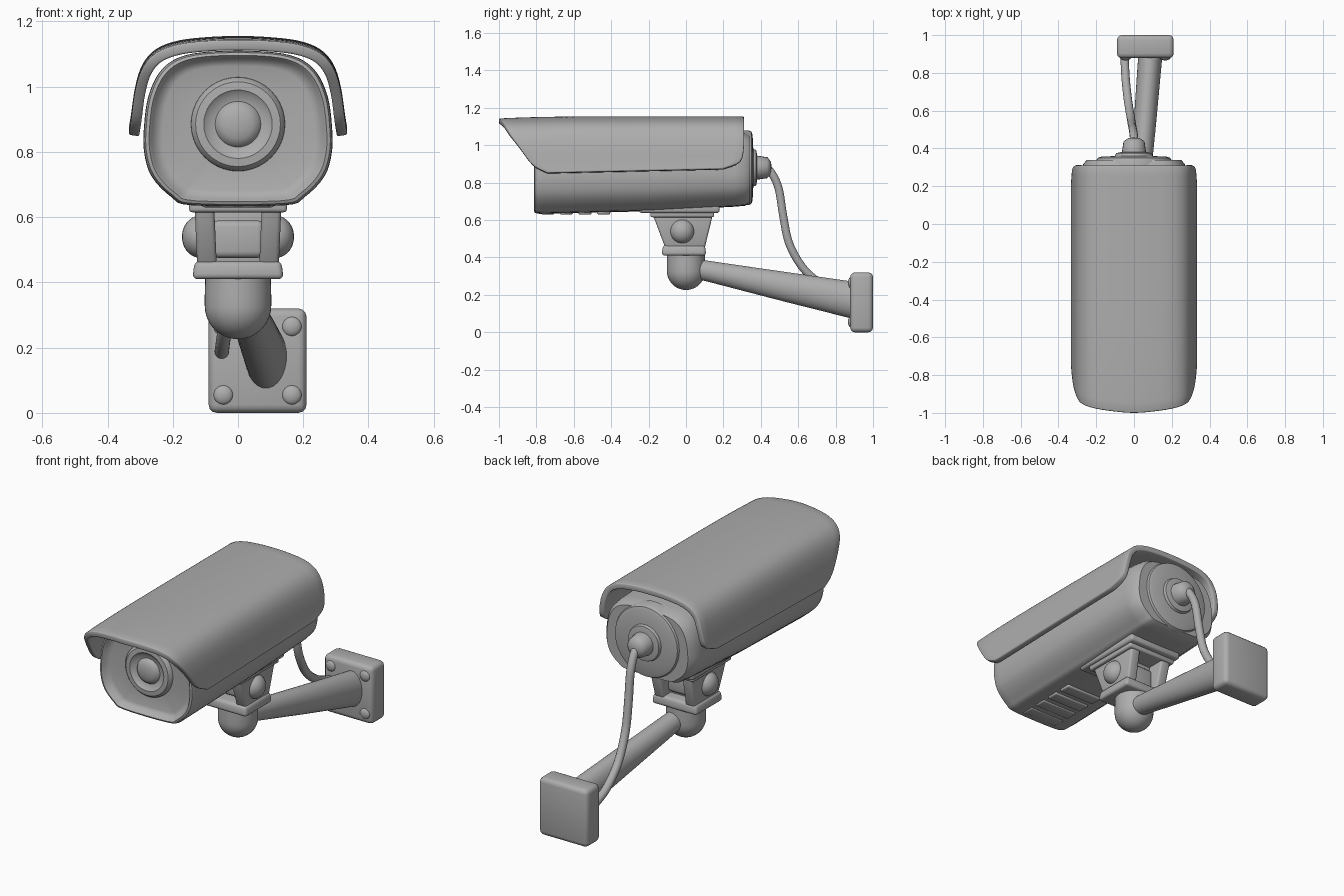
import bpy, bmesh, math
from mathutils import Vector

if "Cube" in bpy.data.objects:
    bpy.data.objects.remove(bpy.data.objects["Cube"])

grey = bpy.data.materials.new("plain_grey")
grey.diffuse_color = (0.42, 0.42, 0.42, 1)
grey.use_nodes = True
grey.node_tree.nodes["Principled BSDF"].inputs["Base Color"].default_value = grey.diffuse_color


def finish(name, bm, angle=40):
    bmesh.ops.remove_doubles(bm, verts=bm.verts, dist=1e-5)
    bmesh.ops.recalc_face_normals(bm, faces=bm.faces)
    me = bpy.data.meshes.new(name)
    bm.to_mesh(me)
    bm.free()
    ob = bpy.data.objects.new(name, me)
    bpy.context.collection.objects.link(ob)
    me.materials.append(grey)
    bpy.ops.object.select_all(action='DESELECT')
    ob.select_set(True)
    bpy.context.view_layer.objects.active = ob
    bpy.ops.object.shade_smooth_by_angle(angle=math.radians(angle))
    return ob


def loft(name, rings, angle=40):
    """Skin closed rings of points and cap both ends."""
    bm = bmesh.new()
    vs = [[bm.verts.new(p) for p in r] for r in rings]
    n = len(vs[0])
    for a, b in zip(vs, vs[1:]):
        for i in range(n):
            bm.faces.new((a[i], a[(i + 1) % n], b[(i + 1) % n], b[i]))
    bm.faces.new(vs[0])
    bm.faces.new(vs[-1])
    return finish(name, bm, angle)


def lathe(name, profile, origin, axis='Y', n=40, angle=40):
    """Turn (radius, distance) pairs round an axis through origin."""
    rings = []
    for r, d in profile:
        ring = []
        for i in range(n):
            a = 2 * math.pi * i / n
            c, s = max(r, 0.002) * math.cos(a), max(r, 0.002) * math.sin(a)
            ring.append(Vector(origin) + Vector((c, d, s) if axis == 'Y' else (c, s, d)))
        rings.append(ring)
    return loft(name, rings, angle)


def box(name, lo, hi, bevel, top_scale=(1, 1)):
    bm = bmesh.new()
    bmesh.ops.create_cube(bm, size=1)
    for v in bm.verts:
        up = v.co.z > 0
        for k in range(3):
            f = top_scale[k] if up and k < 2 else 1
            v.co[k] = (lo[k] + hi[k]) / 2 + v.co[k] * (hi[k] - lo[k]) * f
    bmesh.ops.bevel(bm, geom=list(bm.edges), offset=bevel, segments=3, profile=0.5, affect='EDGES')
    return finish(name, bm, 50)


def dome(name, centre, scale):
    bm = bmesh.new()
    bmesh.ops.create_uvsphere(bm, u_segments=24, v_segments=14, radius=1)
    for v in bm.verts:
        v.co = Vector([c + s * p for c, s, p in zip(centre, scale, v.co)])
    return finish(name, bm, 60)


def smooth_path(pts, steps=4, closed=False):
    """Catmull-Rom sampling of control points of any dimension."""
    n, out = len(pts), []
    P = lambda i: Vector(pts[i % n] if closed else pts[max(0, min(n - 1, i))])
    for i in range(n if closed else n - 1):
        a, b, c, d = P(i - 1), P(i), P(i + 1), P(i + 2)
        for k in range(steps):
            t = k / steps
            out.append(0.5 * (2 * b + (c - a) * t + (2 * a - 5 * b + 4 * c - d) * t * t
                              + (3 * b - a - 3 * c + d) * t ** 3))
    if not closed:
        out.append(P(n - 1))
    return out


# Camera body: rounded outline with a recessed front face and a raised rim
half = [(0.14, 0.636), (0.205, 0.662), (0.265, 0.725), (0.288, 0.80), (0.288, 0.88),
        (0.275, 0.97), (0.24, 1.045), (0.18, 1.09), (0.08, 1.108)]
outline = smooth_path(half + [(-x, z) for x, z in reversed(half)], 4, True)
zc = 0.875
stations = [(-0.778, 0.40, 0.40), (-0.778, 0.80, 0.80), (-0.785, 0.87, 0.87), (-0.803, 0.91, 0.91),
            (-0.812, 0.94, 0.94), (-0.808, 0.975, 0.975), (-0.79, 0.995, 0.995), (-0.76, 1, 1),
            (-0.2, 0.99, 0.94), (0.26, 0.96, 0.84), (0.315, 0.93, 0.82), (0.34, 0.86, 0.77)]
loft("camera_body", [[(p[0] * sx, y, zc + (p[1] - zc) * sz) for p in outline]
                     for y, sx, sz in stations])

# Ridges on the underside
for i in range(4):
    y = -0.74 + i * 0.1
    box("underside_ridge", (-0.11, y - 0.035, 0.63), (0.11, y + 0.035, 0.66), 0.008)

# Lens ring and lens
lathe("lens_ring", [(0.147, -0.76), (0.143, -0.786), (0.13, -0.80), (0.105, -0.802), (0.09, -0.79),
                    (0.07, -0.786), (0.062, -0.798), (0.045, -0.807), (0.02, -0.811), (0, -0.812)],
      (0, 0, 0.885))

# Sun hood: profile points hold x, z, front y, back y
side = [(0.335, 0.853, -0.74, 0.20), (0.328, 0.90, -0.82, 0.29), (0.315, 1.0, -0.89, 0.31),
        (0.292, 1.07, -0.94, 0.31), (0.25, 1.116, -0.965, 0.31), (0.18, 1.142, -0.982, 0.31),
        (0.08, 1.153, -0.995, 0.31), (0, 1.155, -1.0, 0.31)]
prof = smooth_path(side + [(-x, z, f, b) for x, z, f, b in side[-2::-1]], 4)
bm = bmesh.new()
rows = []
for x, z, f, b in prof:
    row = []
    for j in range(25):
        t = j / 24
        low = max(0, (1.0 - z) / 0.15)
        row.append(bm.verts.new((x, f + (b - f) * t, z + 0.022 * t * low - 0.012 * (1 - t) ** 6 * (1 - min(1, low)))))
    rows.append(row)
for a, b in zip(rows, rows[1:]):
    for j in range(24):
        bm.faces.new((a[j], a[j + 1], b[j + 1], b[j]))
hood = finish("sun_hood", bm)
if sum(p.normal.z for p in hood.data.polygons) < 0:
    hood.data.flip_normals()
mod = hood.modifiers.new("thickness", 'SOLIDIFY')
mod.thickness, mod.offset = 0.032, -1
bev = hood.modifiers.new("soft_rim", 'BEVEL')
bev.width, bev.segments, bev.angle_limit = 0.008, 2, math.radians(50)

# Rear cap and cable gland
lathe("rear_cap", [(0.2, 0.28), (0.2, 0.335), (0.192, 0.35), (0.175, 0.356), (0.10, 0.36),
                   (0.095, 0.375), (0.07, 0.38), (0, 0.38)], (0, 0, 0.88))
lathe("cable_gland", [(0.066, 0.37), (0.062, 0.395), (0.056, 0.435), (0.045, 0.445), (0.03, 0.455),
                      (0, 0.457)], (0, 0, 0.88), n=20)

# Mounting foot under the body
box("mount_plate", (-0.165, -0.25, 0.638), (0.165, 0.18, 0.69), 0.014)
box("mount_step", (-0.15, -0.19, 0.615), (0.15, 0.15, 0.65), 0.01)

# Bracket cheeks with domed pivot bolts
for s in (1, -1):
    bm = bmesh.new()
    quad = [(-0.18, 0.635), (0.145, 0.635), (0.10, 0.45), (-0.11, 0.45)]
    ends = [[bm.verts.new((s * (x + (0.008 if z > 0.5 else 0)), y, z)) for y, z in quad] for x in (0.065, 0.125)]
    for i in range(4):
        j = (i + 1) % 4
        bm.faces.new((ends[0][i], ends[0][j], ends[1][j], ends[1][i]))
    bm.faces.new(ends[0])
    bm.faces.new(ends[1])
    bmesh.ops.bevel(bm, geom=list(bm.edges), offset=0.012, segments=3, profile=0.5, affect='EDGES')
    finish("bracket_cheek", bm, 50)
    dome("pivot_bolt", (s * 0.115, -0.02, 0.54), (0.057, 0.065, 0.065))
box("pivot_block", (-0.08, -0.08, 0.475), (0.08, 0.06, 0.59), 0.02)
box("bracket_web", (-0.08, -0.04, 0.44), (0.08, 0.04, 0.63), 0.01)

# Collar and ball joint
box("collar", (-0.14, -0.13, 0.41), (0.14, 0.108, 0.465), 0.016, (0.95, 0.95))
ball = [(0.1, 0.43), (0.102, 0.36)] + [(0.102 * math.cos(a), 0.328 - 0.102 * math.sin(a))
                                       for a in [k * math.pi / 20 for k in range(11)]]
lathe("ball_joint", ball, (0, 0, 0), 'Z')

# Tapered support arm
arm = [(0.01, 0.02, 0.338, 0.05, 0.053), (0.02, 0.1, 0.33, 0.053, 0.055),
       (0.055, 0.5, 0.249, 0.059, 0.078), (0.087, 0.9, 0.17, 0.064, 0.1)]
loft("support_arm", [[(x + rx * math.cos(a), y, z + rz * math.sin(a))
                      for a in [2 * math.pi * k / 32 for k in range(32)]]
                     for x, y, z, rx, rz in arm])

# Wall plate with corner screws
box("wall_plate", (-0.09, 0.878, 0.0), (0.21, 1.0, 0.32), 0.025)
for x in (-0.045, 0.165):
    for z in (0.055, 0.265):
        dome("wall_screw", (x, 0.882, z), (0.03, 0.016, 0.03))

# Cable from the gland down to the wall plate
path = smooth_path([(0, 0.42, 0.88), (0, 0.455, 0.855), (-0.005, 0.495, 0.77), (-0.01, 0.52, 0.62),
                    (-0.015, 0.55, 0.48), (-0.025, 0.61, 0.365), (-0.035, 0.68, 0.29),
                    (-0.045, 0.78, 0.225), (-0.05, 0.89, 0.185)], 6)
rings = []
for i, p in enumerate(path):
    d = (path[min(i + 1, len(path) - 1)] - path[max(i - 1, 0)]).normalized()
    u = Vector((1, 0, 0))
    v = d.cross(u).normalized()
    u = v.cross(d)
    rings.append([p + 0.022 * (u * math.cos(a) + v * math.sin(a))
                  for a in [2 * math.pi * k / 14 for k in range(14)]])
loft("cable", rings)
